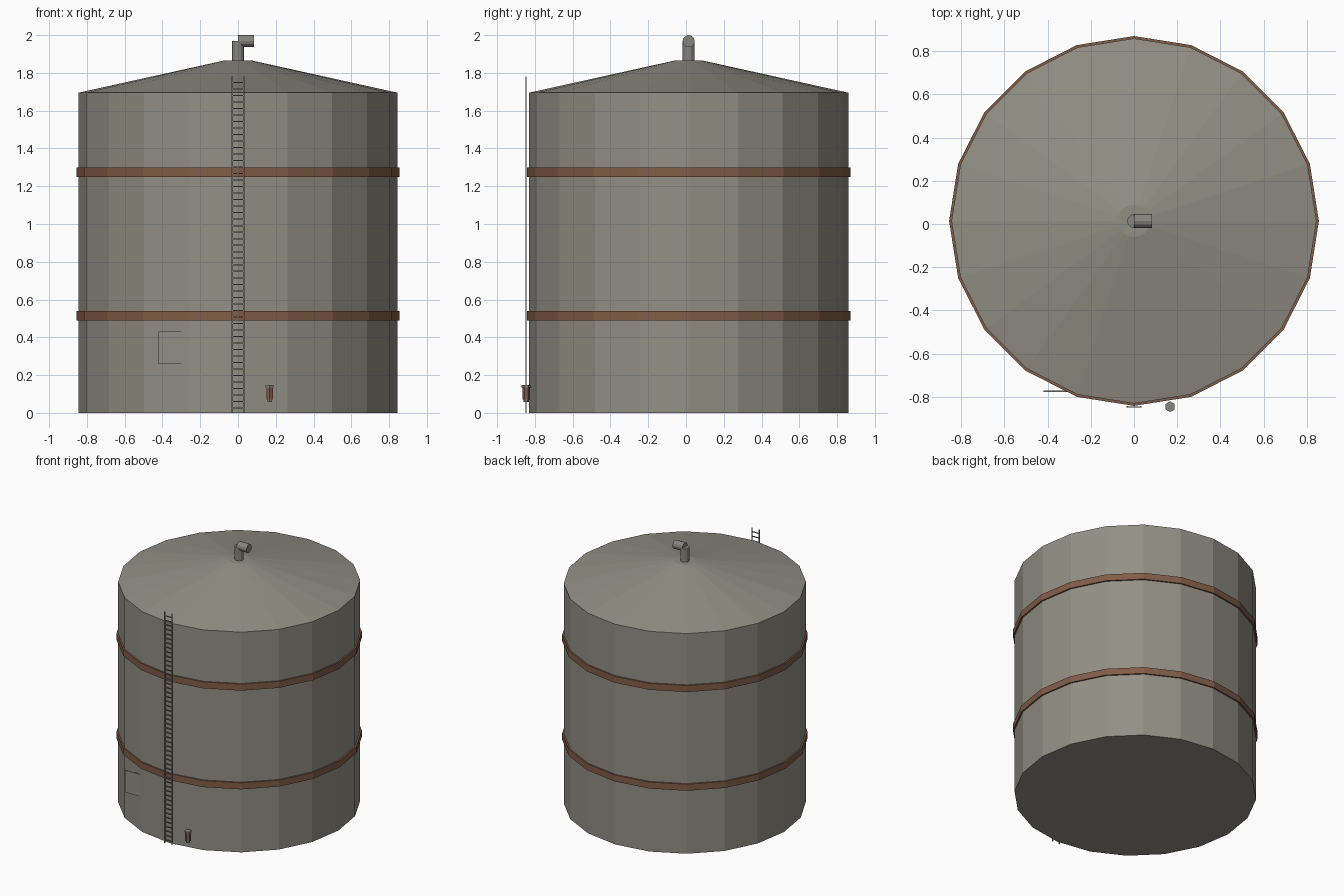
import bpy, bmesh, math
from mathutils import Matrix

if "Cube" in bpy.data.objects:
    bpy.data.objects.remove(bpy.data.objects["Cube"])

CY = 0.014      # tank axis in y
SIDES = 20


def material(name, rgb):
    m = bpy.data.materials.new(name)
    m.diffuse_color = (*rgb, 1)
    m.use_nodes = True
    m.node_tree.nodes["Principled BSDF"].inputs["Base Color"].default_value = m.diffuse_color
    return m


TANK = material("weathered_grey", (0.29, 0.275, 0.235))
STEEL = material("steel_grey", (0.24, 0.235, 0.21))
RUST = material("rust_brown", (0.22, 0.107, 0.063))


def finish(name, bm, mat):
    bmesh.ops.recalc_face_normals(bm, faces=bm.faces)
    me = bpy.data.meshes.new(name)
    bm.to_mesh(me)
    bm.free()
    me.materials.append(mat)
    ob = bpy.data.objects.new(name, me)
    bpy.context.collection.objects.link(ob)
    return ob


def lathe(name, profile, sides, mat, centre, closed=False, matrix=Matrix()):
    """Spin (radius, height) points about z; cap the ends or close the loop."""
    bm = bmesh.new()
    rings = []
    for r, z in profile:
        rings.append([bm.verts.new((r * math.cos(2 * math.pi * i / sides),
                                    r * math.sin(2 * math.pi * i / sides), z))
                      for i in range(sides)])
    pairs = list(zip(rings, rings[1:]))
    if closed:
        pairs.append((rings[-1], rings[0]))
    else:
        bm.faces.new(rings[0])
        bm.faces.new(rings[-1])
    for a, b in pairs:
        for i in range(sides):
            j = (i + 1) % sides
            bm.faces.new((a[i], a[j], b[j], b[i]))
    bmesh.ops.transform(bm, matrix=Matrix.Translation(centre) @ matrix, verts=bm.verts)
    return finish(name, bm, mat)


def add_box(bm, centre, size):
    bmesh.ops.create_cube(bm, size=1, matrix=Matrix.Translation(centre) @ Matrix.Diagonal((*size, 1)))


# Tank wall with conical roof
lathe("tank_shell", [(0.845, 0), (0.845, 1.695), (0.075, 1.865)], SIDES, TANK, (0, CY, 0))

# Hoop bands
for name, z in (("lower_band", 0.49), ("upper_band", 1.25)):
    lathe(name, [(0.84, z), (0.856, z), (0.856, z + 0.05), (0.84, z + 0.05)],
          SIDES, RUST, (0, CY, 0), closed=True)

# Roof vent: riser and sideways outlet
lathe("vent_riser", [(0.032, 1.855), (0.032, 1.968)], 12, STEEL, (0, CY, 0))
lathe("vent_outlet", [(0.032, 0), (0.032, 0.084)], 12, STEEL, (0, CY, 1.968),
      matrix=Matrix.Rotation(math.pi / 2, 4, 'Y'))

# Ladder
bm = bmesh.new()
for s in (-1, 1):
    add_box(bm, (s * 0.031, -0.847, 0.89), (0.007, 0.007, 1.78))
for i in range(51):
    add_box(bm, (0, -0.847, 0.025 + i * 0.0345), (0.06, 0.005, 0.006))
finish("ladder", bm, STEEL)

# Access hatch plate, partly sunk into the wall
bm = bmesh.new()
add_box(bm, (-0.335, -0.774, 0.345), (0.17, 0.007, 0.17))
finish("access_hatch", bm, TANK)

# Drain valve: body, cap and foot
VALVE = (0.167, -0.846, 0)
turn = Matrix.Rotation(math.pi / 6, 4, 'Z')
lathe("valve_body", [(0.020, 0.07), (0.020, 0.136)], 6, RUST, VALVE, matrix=turn)
lathe("valve_cap", [(0.025, 0.135), (0.025, 0.147)], 6, STEEL, VALVE, matrix=turn)
lathe("valve_foot", [(0.014, 0.057), (0.014, 0.071)], 6, STEEL, VALVE, matrix=turn)
